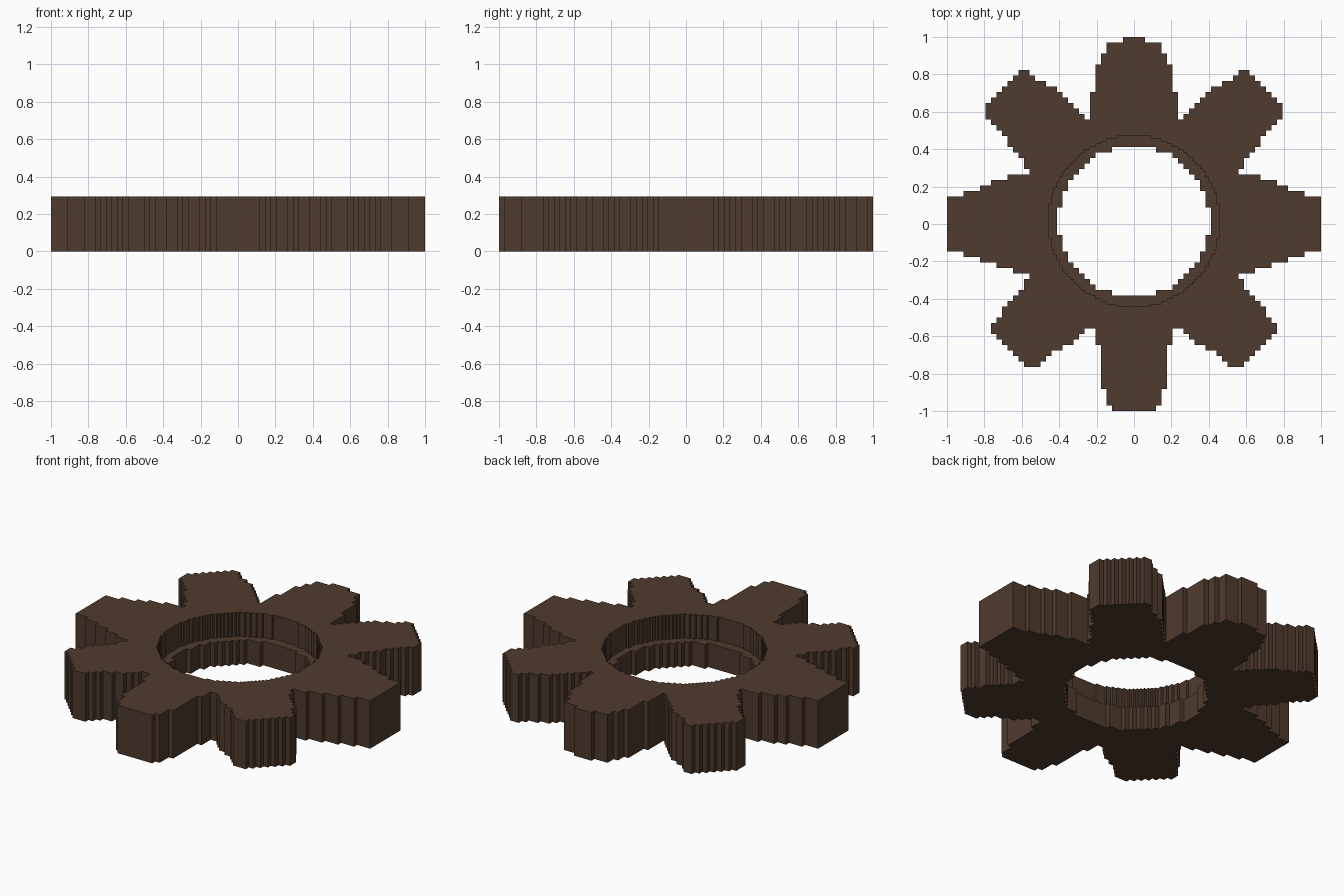
import bpy, bmesh, math

if "Cube" in bpy.data.objects:
    bpy.data.objects.remove(bpy.data.objects["Cube"])

U = 1 / 34                      # one block step of the stair-stepped outline
THICK, LEDGE = 10 * U, 5 * U    # gear thickness and height of the bore ledge
CENTRE_Y = 0.5                  # bore centre, in steps

# Right half outline: go across to x, then along to y (in steps)
top_tooth = [(2, 33), (5, 31), (6, 29), (7, 24), (8, 19)]
upper_diagonal_tooth = [
    (9, 20), (10, 21), (11, 22), (12, 23), (13, 24), (14, 25), (16, 26), (18, 27), (19, 28),
    (21, 27), (22, 26), (23, 25), (24, 24), (25, 23), (26, 22), (27, 19),
    (26, 18), (25, 17), (24, 16), (23, 14), (22, 13), (21, 12), (20, 10), (19, 9)]
side_tooth = [(23, 8), (26, 7), (28, 6), (31, 5), (34, -5),
              (31, -6), (28, -7), (25, -8), (22, -9), (19, -10)]
lower_diagonal_tooth = [
    (20, -12), (21, -13), (22, -14), (23, -15), (24, -17), (25, -18), (26, -20),
    (25, -21), (24, -22), (23, -23), (22, -24), (21, -25), (20, -26),
    (17, -25), (16, -24), (15, -23), (13, -22), (11, -21), (10, -20), (9, -19)]
bottom_tooth = [(7, -22), (6, -30), (5, -33), (4, -34)]


def tidy(points):
    """Drop repeated and collinear points from a closed right-angled loop."""
    pts = [p for i, p in enumerate(points) if p != points[i - 1]]
    n = len(pts)
    return [p for i, p in enumerate(pts)
            if not any(pts[i - 1][k] == p[k] == pts[(i + 1) % n][k] for k in (0, 1))]


def gear_outline():
    y, half = 34, []
    for x, next_y in (top_tooth + upper_diagonal_tooth + side_tooth
                      + lower_diagonal_tooth + bottom_tooth):
        half += [(x, y), (x, next_y)]
        y = next_y
    return tidy(half + [(-x, y) for x, y in reversed(half)])


def stepped_circle(radius_sq, cell, parity):
    """Circle snapped to square cells, mirrored from one quarter."""
    quarter, i = [], 0
    while (i + 0.5) ** 2 < radius_sq:
        s = math.sqrt(radius_sq - (i + 0.5) ** 2)
        h = math.floor(s + 0.5 - parity) + parity
        if h <= 0:
            break
        quarter += [(i * cell, h * cell), ((i + 1) * cell, h * cell)]
        i += 1
    right = quarter + [(x, -y) for x, y in reversed(quarter)]
    loop = right + [(-x, y) for x, y in reversed(right)]
    return tidy([(x, y + CENTRE_Y) for x, y in loop])


bm = bmesh.new()


def ring(points, z):
    verts = [bm.verts.new((x * U, y * U, z)) for x, y in points]
    edges = [bm.edges.new((v, verts[i - 1])) for i, v in enumerate(verts)]
    return verts, edges


def wall(points, z0, z1):
    """Vertical wall between two copies of a loop; returns its edge rings."""
    low, high = ring(points, z0), ring(points, z1)
    for i in range(len(points)):
        bm.faces.new((low[0][i - 1], low[0][i], high[0][i], high[0][i - 1]))
    return low[1], high[1]


def cap(outer, inner, up):
    bmesh.ops.triangle_fill(bm, edges=outer + inner, use_beauty=True, normal=(0, 0, up))


# Toothed rim, narrow lower bore and wide upper bore
rim_low, rim_high = wall(gear_outline(), 0, THICK)
narrow_low, narrow_high = wall(stepped_circle(188, 1, 0.5), 0, LEDGE)
wide_low, wide_high = wall(stepped_circle(966, 0.5, 0), LEDGE, THICK)

# Underside, ledge in the bore, top face
cap(rim_low, narrow_low, -1)
cap(wide_low, narrow_high, 1)
cap(rim_high, wide_high, 1)
bmesh.ops.recalc_face_normals(bm, faces=bm.faces)

mesh = bpy.data.meshes.new("gear_wheel")
bm.to_mesh(mesh)
bm.free()

brown = bpy.data.materials.new("dark brown")
brown.diffuse_color = (0.078, 0.043, 0.027, 1)
brown.use_nodes = True
brown.node_tree.nodes["Principled BSDF"].inputs["Base Color"].default_value = brown.diffuse_color
mesh.materials.append(brown)
gear = bpy.data.objects.new("gear_wheel", mesh)
bpy.context.collection.objects.link(gear)
